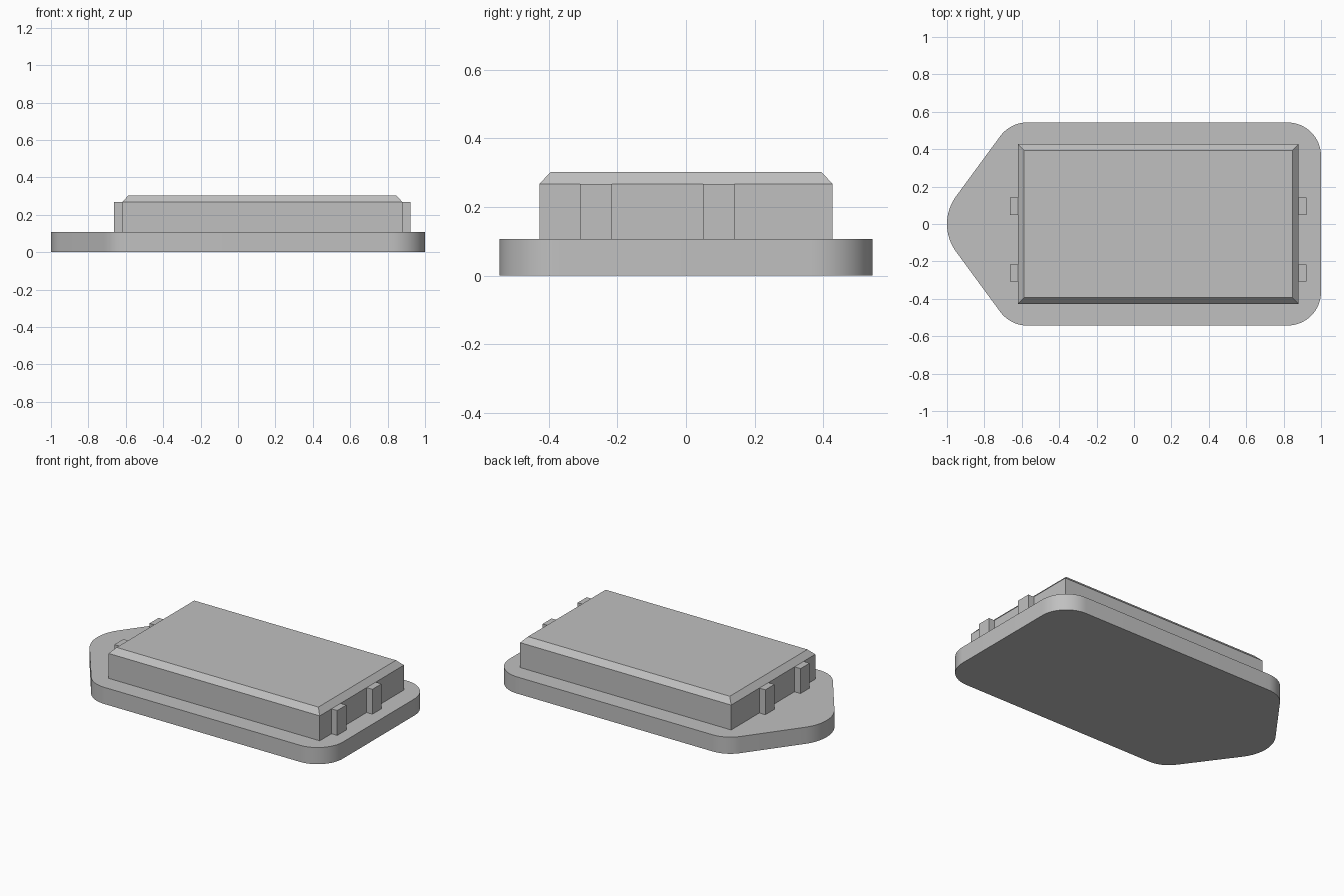
import bpy
import bmesh
from math import atan2, acos, cos, sin, hypot, pi, radians

cube = bpy.data.objects.get("Cube")
if cube:
    bpy.data.objects.remove(cube, do_unlink=True)

GREY = (0.53, 0.53, 0.53, 1)
grey = bpy.data.materials.new("plain grey")
grey.use_nodes = True
grey.diffuse_color = GREY
grey.node_tree.nodes["Principled BSDF"].inputs["Base Color"].default_value = GREY

BASE_TOP, BODY_TOP, LID_TOP = 0.107, 0.267, 0.302
BODY_LEFT, BODY_RIGHT, BODY_HALF = -0.62, 0.88, 0.427


def finish(name, bm):
    bmesh.ops.recalc_face_normals(bm, faces=bm.faces)
    mesh = bpy.data.meshes.new(name)
    bm.to_mesh(mesh)
    bm.free()
    mesh.materials.append(grey)
    obj = bpy.data.objects.new(name, mesh)
    bpy.context.collection.objects.link(obj)
    return obj


def prism(bm, outline, bottom, top):
    """Extrude a flat outline upwards and return its top face."""
    face = bm.faces.new([bm.verts.new((x, y, bottom)) for x, y in outline])
    extruded = bmesh.ops.extrude_face_region(bm, geom=[face], use_keep_orig=True)["geom"]
    verts = [g for g in extruded if isinstance(g, bmesh.types.BMVert)]
    bmesh.ops.translate(bm, verts=verts, vec=(0, 0, top - bottom))
    return next(g for g in extruded if isinstance(g, bmesh.types.BMFace))


def rectangle(x0, x1, y0, y1):
    return [(x0, y0), (x1, y0), (x1, y1), (x0, y1)]


def arc(cx, cy, r, start, end, steps=16):
    angles = [start + (end - start) * i / steps for i in range(steps + 1)]
    return [(cx + r * cos(a), cy + r * sin(a)) for a in angles]


# Base plate: rounded corners on the right, rounded point on the left
corner, tip = 0.18, 0.25
cy = 0.543 - corner
tip_x, shoulder_x = tip - 1, -0.57
dx = shoulder_x - tip_x
slant = atan2(cy, dx) + acos((tip - corner) / hypot(dx, cy))
outline = (arc(1 - corner, cy, corner, 0, pi / 2)
           + arc(shoulder_x, cy, corner, pi / 2, slant)
           + arc(tip_x, 0, tip, slant, 2 * pi - slant)
           + arc(shoulder_x, -cy, corner, 2 * pi - slant, 1.5 * pi)
           + arc(1 - corner, -cy, corner, 1.5 * pi, 2 * pi))
bm = bmesh.new()
prism(bm, outline, 0, BASE_TOP)
base = finish("base_plate", bm)
bpy.ops.object.select_all(action="DESELECT")
base.select_set(True)
bpy.context.view_layer.objects.active = base
bpy.ops.object.shade_smooth_by_angle(angle=radians(30))

# Body block with a chamfered top
bm = bmesh.new()
lid = prism(bm, rectangle(BODY_LEFT, BODY_RIGHT, -BODY_HALF, BODY_HALF), BASE_TOP, BODY_TOP)
bmesh.ops.inset_region(bm, faces=[lid], thickness=0.033, depth=0, use_even_offset=True)
bmesh.ops.translate(bm, verts=lid.verts, vec=(0, 0, LID_TOP - BODY_TOP))
finish("body_block", bm)

# Two small tabs on each end of the body
for end, x0, x1 in (("right", BODY_LEFT - 0.043, BODY_LEFT), ("left", BODY_RIGHT, BODY_RIGHT + 0.041)):
    for place, y in (("front", -0.262), ("back", 0.095)):
        bm = bmesh.new()
        prism(bm, rectangle(x0, x1, y - 0.046, y + 0.046), BASE_TOP, BODY_TOP)
        finish(f"{end}_{place}_tab", bm)
